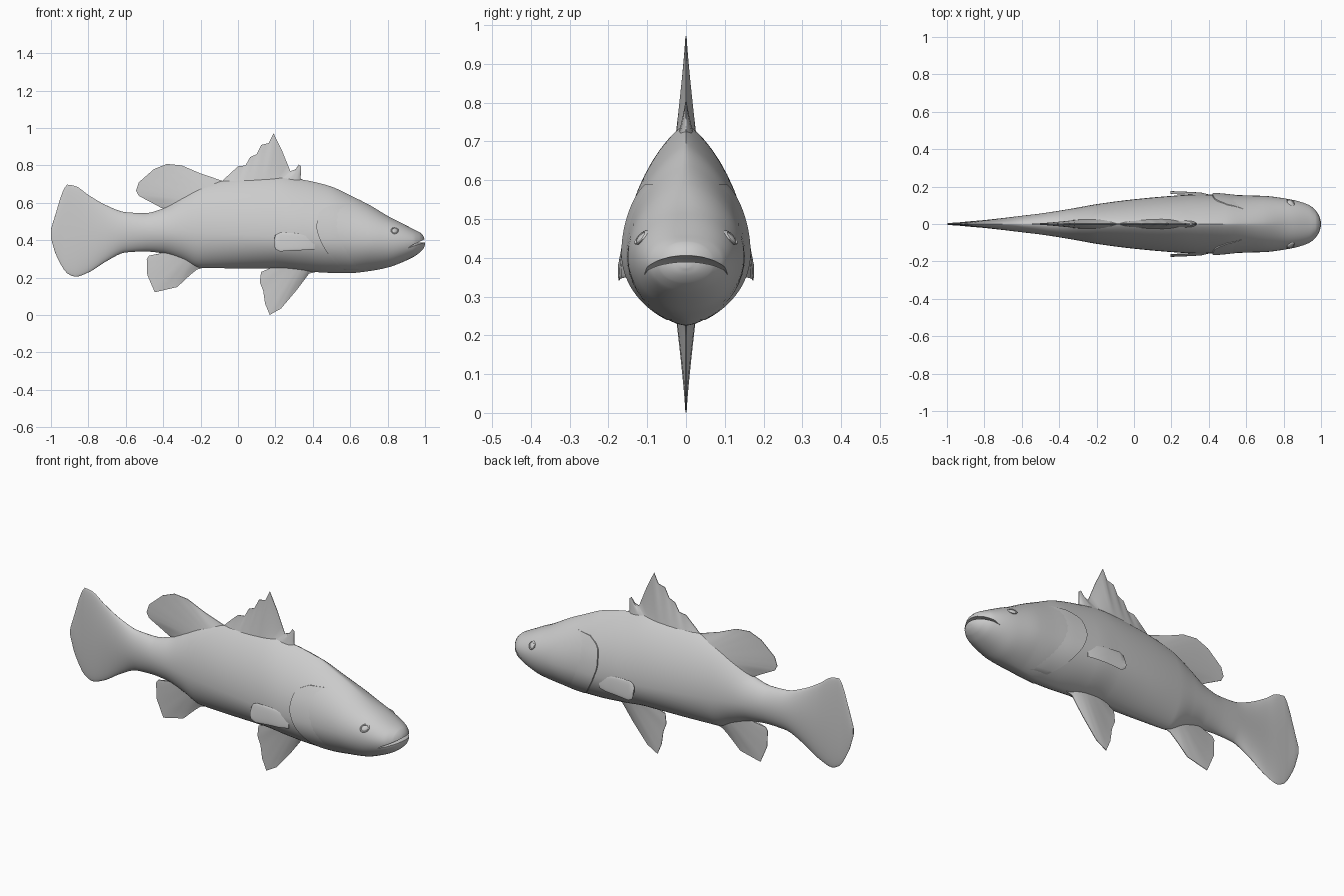
import bpy, bmesh, math

if "Cube" in bpy.data.objects:
    bpy.data.objects.remove(bpy.data.objects["Cube"])

# body stations: x, top z, bottom z, half width
STATIONS = [
    (-1.0, .46, .41, .003), (-.98, .525, .34, .006), (-.935, .665, .25, .009),
    (-.915, .697, .225, .011), (-.87, .69, .205, .015), (-.8, .642, .228, .021), (-.7, .585, .29, .032),
    (-.6, .55, .335, .044), (-.5, .545, .34, .056), (-.4, .57, .33, .071), (-.3, .635, .295, .088),
    (-.2, .69, .253, .106), (0, .73, .25, .132), (.2, .745, .25, .150), (.34, .725, .237, .158),
    (.49, .69, .226, .157), (.6, .64, .225, .153), (.7, .59, .235, .15), (.81, .525, .257, .136),
    (.87, .495, .279, .124), (.94, .458, .312, .099), (.975, .44, .337, .068),
    (.99, .425, .353, .045), (1.0, .395, .375, .012)]
WIDEST = [(-1, .435), (-.5, .445), (0, .43), (.4, .41), (.7, .40), (1, .385)]
TAPER = [(-1, 1.1), (-.5, 1.2), (0, 1.6), (.4, 1.6), (.7, 1.3), (.85, .95), (1, .9)]


def interp(pts, x, col=1):
    """Monotone cubic interpolation through pts."""
    n = len(pts)
    x = min(max(x, pts[0][0]), pts[-1][0])
    slope = lambda k: (pts[k + 1][col] - pts[k][col]) / (pts[k + 1][0] - pts[k][0])

    def tangent(k):
        if k == 0 or k == n - 1:
            return slope(min(k, n - 2))
        a, b = slope(k - 1), slope(k)
        return 2 * a * b / (a + b) if a * b > 0 else 0
    i = max(k for k in range(n - 1) if pts[k][0] <= x)
    h = pts[i + 1][0] - pts[i][0]
    t = (x - pts[i][0]) / h
    return ((2*t**3 - 3*t*t + 1) * pts[i][col] + (t**3 - 2*t*t + t) * h * tangent(i)
            + (3*t*t - 2*t**3) * pts[i + 1][col] + (t**3 - t*t) * h * tangent(i + 1))


def section(x):
    return [interp(STATIONS, x, c) for c in (1, 2, 3)] + [interp(WIDEST, x), interp(TAPER, x)]


def side_y(x, z):
    top, bot, w, zc, p = section(x)
    t = (z - zc) / (top - zc if z > zc else zc - bot)
    return w * max(0, 1 - t * t) ** ((p if z > zc else min(p, 1.3)) / 2)


def loft(name, rings, mirror=False, angle=40):
    bm = bmesh.new()
    rows = [[bm.verts.new(p) for p in r] for r in rings]
    n = len(rows[0])
    for a, b in zip(rows, rows[1:]):
        for i in range(n):
            bm.faces.new((a[i], a[(i + 1) % n], b[(i + 1) % n], b[i]))
    bm.faces.new(rows[0])
    bm.faces.new(rows[-1])
    bmesh.ops.recalc_face_normals(bm, faces=bm.faces[:])
    me = bpy.data.meshes.new(name)
    bm.to_mesh(me)
    bm.free()
    ob = bpy.data.objects.new(name, me)
    bpy.context.collection.objects.link(ob)
    if mirror:
        ob.modifiers.new("mirror", 'MIRROR').use_axis = (False, True, False)
    smooth(ob, angle)
    return ob


def smooth(ob, angle):
    bpy.ops.object.select_all(action='DESELECT')
    ob.select_set(True)
    bpy.context.view_layer.objects.active = ob
    bpy.ops.object.shade_smooth_by_angle(angle=math.radians(angle))


# body with tail
xs = sorted({round(s[0], 3) for s in STATIONS} | {round(-.97 + i * .02, 3) for i in range(98)} | {.995, .998})
rings = []
for x in xs:
    top, bot, w, zc, p = section(x)
    ring = []
    for i in range(48):
        a = 2 * math.pi * i / 48
        c, s = math.cos(a), math.sin(a)
        e = p if s > 0 else min(p, 1.3)
        ring.append((x, math.copysign(w * abs(c) ** e if abs(c) > 1e-6 else 0, c),
                     zc + s * (top - zc if s > 0 else zc - bot)))
    # keep the ridge points apart so that no vertices coincide
    rings.append(ring)
body = loft("body", rings)

# mouth slit
MOUTH = [(.905, .375), (.935, .392), (.97, .401), (1.03, .412), (1.03, .391), (.97, .388), (.935, .384)]
cutter = loft("mouth_cutter", [[(x, y, z - 1.6 * y * y) for x, z in MOUTH]
                               for y in [-.16 + .02 * i for i in range(17)]])
cutter.hide_render = True
cut = body.modifiers.new("mouth", 'BOOLEAN')
cut.operation, cut.object, cut.solver = 'DIFFERENCE', cutter, 'EXACT'
bpy.context.view_layer.objects.active = body
bpy.ops.object.modifier_apply(modifier="mouth")
bpy.data.objects.remove(cutter)
smooth(body, 40)


# median fins, blended from a thick base to a thin edge
def fin(name, edge, base_x, upper, thick):
    n = len(edge)
    path = []
    for i in range(n - 1):
        for k in range(3):
            t = k / 3
            path.append([edge[i][c] * (1 - t) + edge[i + 1][c] * t for c in (0, 1)])
    path.append(edge[-1])
    rings = []
    for i, (ex, ez) in enumerate(path):
        f = i / (len(path) - 1)
        bx = base_x[0] + (base_x[1] - base_x[0]) * f
        bz = section(bx)[0] - .035 if upper else section(bx)[1] + .035
        one = []
        for j in range(9):
            t = j / 8
            half = .0015 + thick * (1 - t) ** 1.2 * (.25 + .75 * math.sin(math.pi * f) ** .5)
            one.append((bx + (ex - bx) * t, half, bz + (ez - bz) * t))
        rings.append(one + [(x, -y, z) for x, y, z in reversed(one)])
    loft(name, rings, angle=50)


fin("spiny_dorsal_fin", [(-.09, .71), (-.06, .74), (0, .795), (.04, .80), (.065, .845), (.1, .86),
    (.125, .91), (.165, .92), (.19, .972), (.235, .88), (.28, .77), (.31, .78), (.325, .805),
    (.337, .795), (.335, .73), (.36, .715)], (-.09, .36), True, .026)
fin("soft_dorsal_fin", [(-.06, .71), (-.2, .757), (-.3, .80), (-.38, .808), (-.45, .78), (-.53, .71),
    (-.545, .665), (-.53, .637), (-.45, .595), (-.41, .573), (-.37, .56)], (-.08, -.36), True, .026)
fin("anal_fin", [(-.17, .258), (-.22, .243), (-.255, .215), (-.325, .15), (-.445, .122), (-.485, .215),
    (-.488, .30), (-.475, .318), (-.41, .328), (-.38, .332)], (-.18, -.38), False, .024)
fin("pelvic_fin", [(.44, .235), (.38, .222), (.315, .135), (.23, .035), (.17, .001), (.145, .06),
    (.135, .13), (.117, .175), (.123, .23), (.18, .247), (.2, .255)], (.42, .2), False, .028)

# gill covers: thin raised plates following the head
GILL = [(.24, .57), (.27, .53), (.33, .48), (.4, .44), (.47, .42), (.54, .43), (.565, .45), (.59, .5)]
rings = []
for i in range(33):
    f = i / 32
    z = .24 + .35 * f
    gx = interp(GILL, z)
    outer, inner = [], []
    for j in range(9):
        u = j / 8
        x = gx + .13 * u
        y = side_y(x, z)
        lift = .009 * math.sin(math.pi * (.08 + .84 * f)) ** .6 * (1 - u) - .002 * u
        outer.append((x, y + lift, z))
        inner.append((x, y - .012, z))
    rings.append(outer + inner[::-1])
loft("gill_covers", rings, mirror=True)

# pectoral fins: x, top z, bottom z, y
PECTORAL = [(.194, .41, .37, .168), (.2, .43, .352, .168), (.225, .442, .34, .167), (.3, .438, .346, .164),
            (.36, .43, .347, .16), (.41, .42, .35, .148)]
rings = []
for x, hi, lo, y in PECTORAL:
    rings.append([(x, y + .005 * math.sin(a) - .006 * math.cos(a), (hi + lo) / 2 + (hi - lo) / 2 * math.cos(a))
                  for a in [2 * math.pi * k / 20 for k in range(20)]])
loft("pectoral_fins", rings, mirror=True)

# eyes: domed discs, tilted with the head
ex, ez = .838, .452
ey = side_y(ex, ez)
rings = []
for r, d in [(.021, -.012), (.021, .003), (.018, .006), (.015, .003), (.011, .006), (.004, .008)]:
    rings.append([(ex + r * math.cos(a), ey + d - .6 * r * math.sin(a) - .4 * r * math.cos(a),
                   ez + .85 * r * math.sin(a)) for a in [2 * math.pi * k / 20 for k in range(20)]])
loft("eyes", rings, mirror=True)
